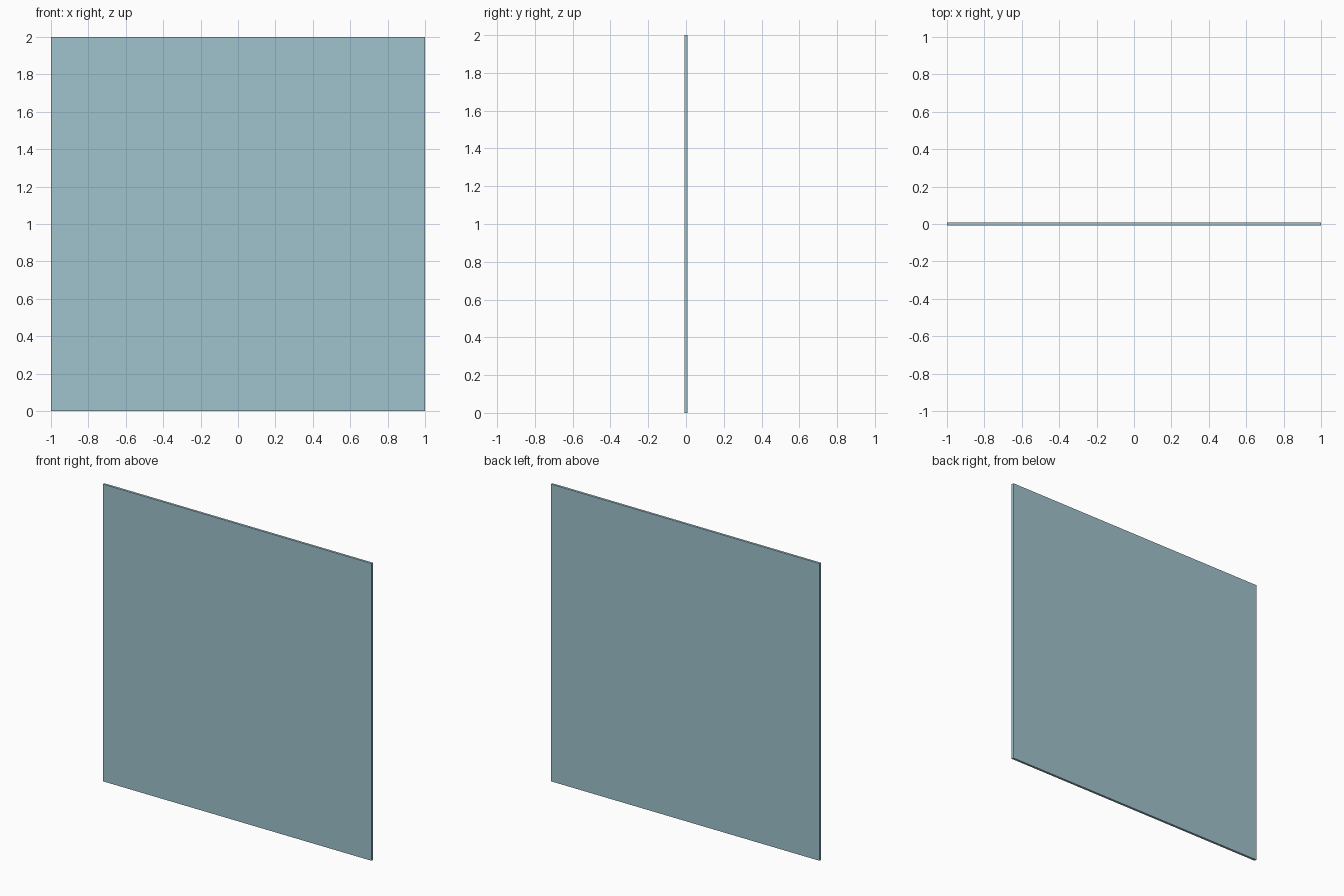
import bpy, bmesh

if "Cube" in bpy.data.objects:
    bpy.data.objects.remove(bpy.data.objects["Cube"])

HALF = 0.008  # half the pane thickness

# Crack junctions on the pane (x, z), named by letter
P = dict(
    A=(-1, 0), B=(1, 0), C=(1, 2), D=(-1, 2),              # pane corners
    a=(-1, 1.465), r=(-1, 0.61), j=(1, 1.372), l=(1, 0.745),  # side edges
    d=(-0.32, 2), f=(0.08, 2), i=(0.546, 2),               # top edge
    s=(-0.385, 0), t=(-0.158, 0), u=(0.634, 0),            # bottom edge
    b=(-0.61, 1.36), c=(-0.433, 1.468), e=(0.114, 1.278), v=(0.126, 1.285),
    g=(0.51, 1.282), h=(0.573, 1.331), k=(0.645, 0.736), m=(0.432, 0.50),
    n=(0.105, 0.576), o=(-0.082, 0.773), p=(-0.487, 0.744), q=(-0.545, 0.694),
)

# Each shard is a loop of junctions, counter-clockwise seen from the front
SHARDS = {
    "top_left": "abcdD", "top_mid_left": "cevfd",
    "top_mid_right": "vghif", "top_right": "hjCi",
    "mid_left": "rqpba", "centre_left": "poecb",
    "centre_right": "onmkgve", "mid_right": "kljhg",
    "bottom_left": "Asqr", "bottom_mid_left": "stnopq",
    "bottom_mid_right": "tumn", "bottom_right": "uBlkm",
}

glass = bpy.data.materials.new("pale_blue_glass")
glass.diffuse_color = (0.35, 0.54, 0.61, 1)
glass.use_nodes = True
glass.node_tree.nodes["Principled BSDF"].inputs["Base Color"].default_value = glass.diffuse_color


def make_shard(name, loop):
    """Extrude one outline through the pane thickness."""
    bm = bmesh.new()
    face = bm.faces.new([bm.verts.new((P[ch][0], -HALF, P[ch][1])) for ch in loop])
    ext = bmesh.ops.extrude_face_region(bm, geom=[face], use_keep_orig=True)
    moved = [x for x in ext["geom"] if isinstance(x, bmesh.types.BMVert)]
    bmesh.ops.translate(bm, verts=moved, vec=(0, 2 * HALF, 0))
    bmesh.ops.recalc_face_normals(bm, faces=bm.faces)
    mesh = bpy.data.meshes.new(name)
    bm.to_mesh(mesh)
    bm.free()
    mesh.materials.append(glass)
    bpy.context.collection.objects.link(bpy.data.objects.new(name, mesh))


for part, loop in SHARDS.items():
    make_shard("glass_shard_" + part, loop)
